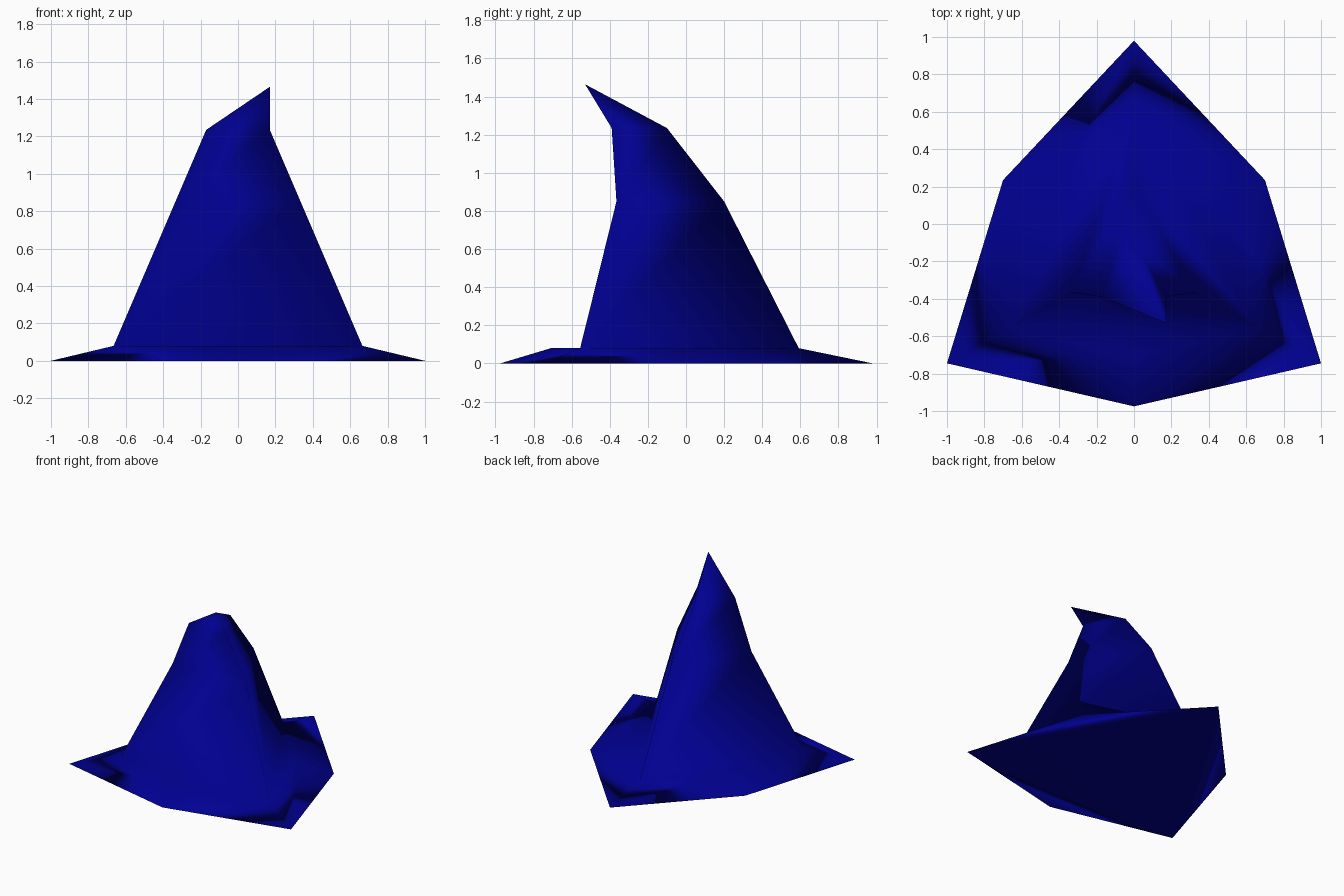
import bpy
from mathutils import Vector

cube = bpy.data.objects.get("Cube")
if cube:
    bpy.data.objects.remove(cube, do_unlink=True)

# Dark blue felt
felt = bpy.data.materials.new("dark_blue_felt")
felt.use_nodes = True
blue = (0.0, 0.0, 0.28, 1)
felt.diffuse_color = blue
felt.node_tree.nodes["Principled BSDF"].inputs["Base Color"].default_value = blue


def bridge(a, b, n):
    """Quads between two rings of n vertices starting at a and b."""
    return [(a + i, a + (i + 1) % n, b + (i + 1) % n, b + i) for i in range(n)]


def bridge_picked(lower, b):
    """Quads from a picked set of vertices up to a ring starting at b."""
    n = len(lower)
    return [(lower[i], lower[(i + 1) % n], b + (i + 1) % n, b + i) for i in range(n)]


# Brim: six-sided edge on the ground, rising to a raised collar
rim = [(0, 0.98), (-0.7, 0.235), (-1, -0.745), (0, -0.975), (1, -0.745), (0.7, 0.235)]
verts = [(x, y, 0) for x, y in rim]
verts += [(x * 0.665, y * 0.665 - 0.06, 0.08) for x, y in rim]
faces = bridge(0, 6, 6)

# Flat ledge between the collar and the three-sided crown
faces += [(5 + i, 6 + i, 6 + (i + 1) % 6) for i in (1, 3, 5)]

# Flat closed underside
faces += [(2, 1, 0), (4, 3, 2), (0, 5, 4), (4, 2, 0)]

# Crown: three-sided sections given as height, half width, front y, back y
for z, w, front, back in [(0.85, 0.335, -0.365, 0.2), (1.235, 0.17, -0.39, -0.1)]:
    verts += [(0, back, z), (-w, front, z), (w, front, z)]
faces += bridge_picked((6, 8, 10), 12) + bridge(12, 15, 3)

# Tip curling forward and to one side
verts.append((0.17, -0.53, 1.465))
faces += [(15 + i, 15 + (i + 1) % 3, 18) for i in range(3)]

# One continuous felt sheet, smoothed with area-weighted normals
mesh = bpy.data.meshes.new("hat")
mesh.from_pydata(verts, [], faces)
mesh.materials.append(felt)
mesh.update()
normals = [Vector() for v in verts]
for poly in mesh.polygons:
    poly.use_smooth = True
    for v in poly.vertices:
        normals[v] += poly.normal * poly.area
mesh.normals_split_custom_set_from_vertices([n.normalized() for n in normals])
hat = bpy.data.objects.new("hat", mesh)
bpy.context.collection.objects.link(hat)
